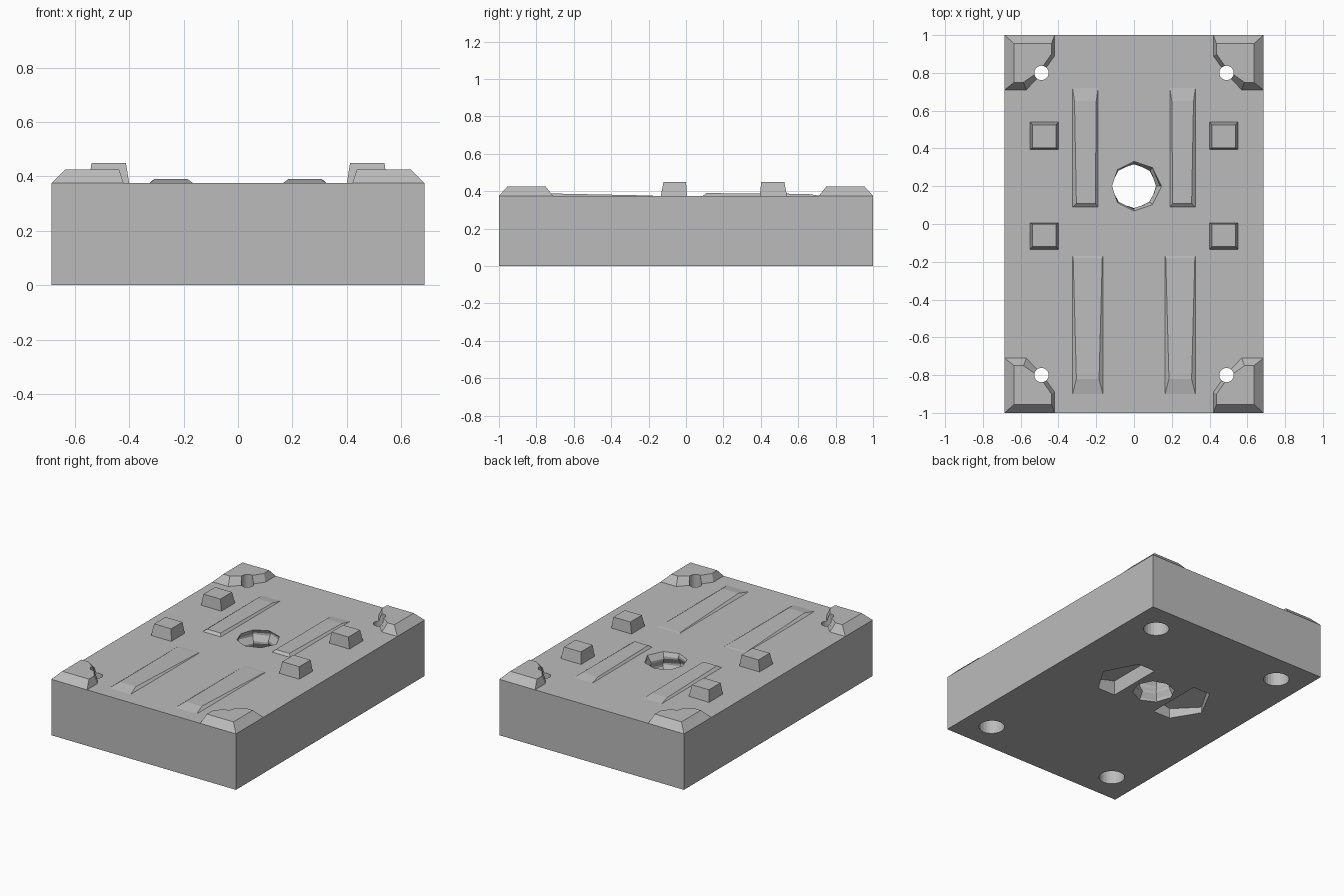
import bpy, bmesh, math

cube = bpy.data.objects.get("Cube")
if cube:
    bpy.data.objects.remove(cube, do_unlink=True)

grey = bpy.data.materials.new("plain grey")
grey.use_nodes = True
colour = (0.5, 0.5, 0.5, 1)
grey.diffuse_color = colour
grey.node_tree.nodes["Principled BSDF"].inputs["Base Color"].default_value = colour

W, L, TOP = 0.685, 1.0, 0.375
BOLT_X, BOLT_Y, BORE_Y = 0.49, 0.8, 0.2
SIDES = {"left": 1, "right": -1}
ENDS = {"back": 1, "front": -1}


def loft(name, rings):
    """Closed solid through rings with equal numbers of points."""
    bm = bmesh.new()
    loops = [[bm.verts.new(p) for p in ring] for ring in rings]
    n = len(loops[0])
    for a, b in zip(loops, loops[1:]):
        for i in range(n):
            j = (i + 1) % n
            bm.faces.new((a[i], a[j], b[j], b[i]))
    bm.faces.new(loops[0])
    bm.faces.new(loops[-1])
    bmesh.ops.recalc_face_normals(bm, faces=bm.faces)
    mesh = bpy.data.meshes.new(name)
    bm.to_mesh(mesh)
    bm.free()
    mesh.materials.append(grey)
    ob = bpy.data.objects.new(name, mesh)
    bpy.context.collection.objects.link(ob)
    return ob


def circle(x, y, z, r, n=24):
    steps = [2 * math.pi * i / n for i in range(n)]
    return [(x + r * math.cos(a), y + r * math.sin(a), z) for a in steps]


def rect(x0, x1, y0, y1, z):
    return [(x0, y0, z), (x1, y0, z), (x1, y1, z), (x0, y1, z)]


def flip(ring, sx, sy=1):
    return [(x * sx, y * sy, z) for x, y, z in ring]


def cut(ob, cutters):
    """Subtract the cutters and keep the result as a plain mesh."""
    for c in cutters:
        c.hide_render = True
        mod = ob.modifiers.new("cut", "BOOLEAN")
        mod.operation = "DIFFERENCE"
        mod.solver = "EXACT"
        mod.object = c
    bpy.context.view_layer.update()
    result = ob.evaluated_get(bpy.context.evaluated_depsgraph_get())
    mesh = bpy.data.meshes.new_from_object(result)
    ob.modifiers.clear()
    ob.data = mesh


# Main block
block = loft("block", [rect(-W, W, -L, L, 0), rect(-W, W, -L, L, TOP)])
cutters = []

# Threaded bore: eight-sided helix of ridges
def thread_ring(z, n=8, pitch=0.1):
    ring = []
    for i in range(n):
        phase = ((z - TOP) / pitch + i / n) % 1
        r = 0.116 + 0.03 * abs(2 * phase - 1)
        a = 2 * math.pi * i / n
        ring.append((r * math.cos(a), BORE_Y + r * math.sin(a), z))
    return ring


cutters.append(loft("bore_cutter", [thread_ring(-0.025 + 0.0125 * k) for k in range(35)]))

# Five-sided pockets underneath, either side of the bore
pocket = [(0.16, 0), (0.29, 0), (0.4, 0.18), (0.29, 0.39), (0.16, 0.39)]
for side, sx in SIDES.items():
    base = [(x, y, -0.02) for x, y in pocket]
    roof = [(x, y, 0.1 - 0.25 * (x - 0.16)) for x, y in pocket]
    cutters.append(loft(side + "_pocket_cutter", [flip(base, sx), flip(roof, sx)]))

# Stepped bolt holes and bevelled corner pads
pad_base = [(0.42, 1), (0.42, 0.89), (0.485, 0.8), (0.57, 0.71), (W, 0.71), (W, 1)]
pad_top = [(0.437, 0.955), (0.437, 0.9), (0.5, 0.81), (0.585, 0.75), (0.635, 0.75), (0.635, 0.955)]
for end, sy in ENDS.items():
    for side, sx in SIDES.items():
        name = f"{end}_{side}_"
        x, y = BOLT_X * sx, BOLT_Y * sy
        hole = loft(name + "hole_cutter", [
            circle(x, y, -0.02, 0.08), circle(x, y, 0.25, 0.08),
            circle(x, y, 0.25, 0.038), circle(x, y, 0.5, 0.038)])
        cutters.append(hole)
        pad = loft(name + "corner_pad", [
            flip([(*p, TOP) for p in pad_base], sx, sy),
            flip([(*p, 0.425) for p in pad_top], sx, sy)])
        cut(pad, [hole])

cut(block, cutters)
for c in cutters:
    bpy.data.objects.remove(c, do_unlink=True)

for side, sx in SIDES.items():
    # Square studs
    back = [rect(0.4, 0.55, 0.395, 0.54, TOP), rect(0.412, 0.538, 0.402, 0.525, 0.45)]
    front = [rect(0.4, 0.55, -0.135, 0.006, TOP), rect(0.412, 0.538, -0.12, 0, 0.45)]
    for end, rings in (("back", back), ("front", front)):
        loft(f"{end}_{side}_stud", [flip(r, sx) for r in rings])

    # Shallow tapering ridges
    back = [rect(0.19, 0.325, 0.09, 0.72, TOP),
            [(0.205, 0.108, 0.39), (0.305, 0.108, 0.39), (0.315, 0.65, 0.386), (0.2, 0.65, 0.386)]]
    front = [rect(0.165, 0.325, -0.9, -0.17, TOP),
             [(0.185, -0.82, 0.39), (0.305, -0.82, 0.39), (0.322, -0.18, 0.377), (0.168, -0.18, 0.377)]]
    for end, rings in (("back", back), ("front", front)):
        loft(f"{end}_{side}_ridge", [flip(r, sx) for r in rings])
